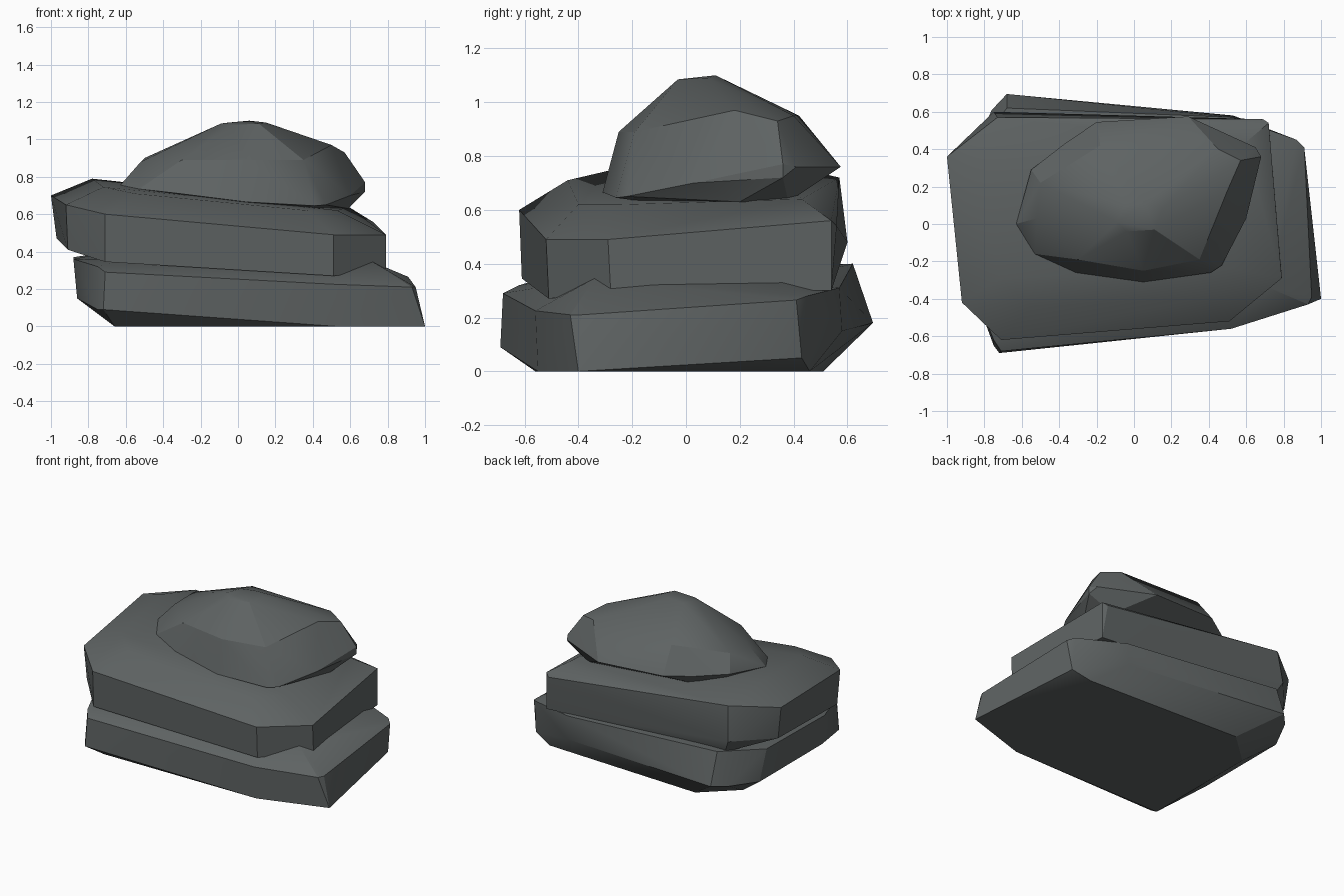
import bpy, bmesh, math

stone = bpy.data.materials.new("dark grey stone")
stone.diffuse_color = (0.112, 0.124, 0.124, 1)


def rock(name, *rings):
    """Chiselled boulder: the convex skin stretched over a few rough rings."""
    bm = bmesh.new()
    for ring in rings:
        for p in ring:
            bm.verts.new(p)
    res = bmesh.ops.convex_hull(bm, input=bm.verts[:])
    loose = [v for v in bm.verts if not v.link_faces]
    bmesh.ops.delete(bm, geom=loose, context='VERTS')
    # merge almost flat triangles into broad facets
    bmesh.ops.dissolve_limit(bm, angle_limit=math.radians(3),
                             verts=bm.verts[:], edges=bm.edges[:])
    bmesh.ops.recalc_face_normals(bm, faces=bm.faces[:])
    me = bpy.data.meshes.new(name)
    bm.to_mesh(me)
    bm.free()
    me.materials.append(stone)
    ob = bpy.data.objects.new(name, me)
    bpy.context.collection.objects.link(ob)
    bpy.ops.object.select_all(action='DESELECT')
    ob.select_set(True)
    bpy.context.view_layer.objects.active = ob
    bpy.ops.object.shade_smooth_by_angle(angle=math.radians(24))
    return ob


# bottom slab: foot, waist, shoulder, top
rock("bottom_slab",
     [(1, -.40, 0), (.53, -.55, 0), (-.66, -.56, 0), (-.66, .30, 0),
      (-.43, .51, 0), (.75, .46, 0)],
     [(-.75, -.65, .09), (-.72, -.69, .09), (-.86, -.3, .15), (-.86, .4, .15),
      (-.76, .61, .17), (-.68, .695, .18), (.53, .58, .15), (.88, .43, .05)],
     [(-.71, -.68, .29), (-.75, -.62, .32), (.52, -.56, .225), (.93, -.43, .21),
      (.95, -.39, .21), (.91, .41, .265), (.87, .45, .28), (.53, .57, .31)],
     [(-.88, -.3, .36), (-.88, .35, .37), (-.68, .62, .40), (-.6, -.5, .355),
      (.72, -.34, .345), (.72, .35, .335)])

# middle slab: underside, shoulder, top
rock("middle_slab",
     [(-.97, .35, .47), (-.91, -.40, .41), (-.71, -.61, .345), (.51, -.51, .27),
      (.79, -.28, .30), (.72, .54, .30), (-.70, .56, .38)],
     [(-1, .36, .70), (-.92, -.42, .65), (-.71, -.62, .60), (.51, -.52, .49),
      (.79, -.29, .49), (.72, .54, .56), (.69, .56, .54), (-.75, .60, .48),
      (-.73, .57, .72)],
     [(-.78, .27, .79), (-.72, -.29, .745), (-.55, -.44, .71), (.37, -.40, .62),
      (.53, -.24, .62), (.59, .43, .64)])

# top boulder: underside, rim, shoulder, crown
rock("top_boulder",
     [(.59, .20, .63), (.50, .38, .63), (.40, -.15, .63), (-.40, .30, .66)],
     [(-.63, 0, .755), (-.53, -.16, .735), (-.31, -.26, .71), (.05, -.31, .665),
      (.41, -.26, .645), (.47, -.22, .65), (.60, .03, .70), (.68, .36, .72),
      (.68, .36, .77), (.65, .41, .76), (.29, .575, .76), (-.20, .545, .78),
      (-.37, .43, .78), (-.55, .29, .79)],
     [(-.50, .22, .90), (-.52, .03, .88), (-.30, -.19, .89), (.05, -.25, .89),
      (.35, -.19, .89), (.50, .18, .97), (.57, .34, .93), (.45, .40, .95),
      (-.18, .42, .95)],
     [(-.09, .01, 1.085), (-.05, .10, 1.09), (.06, .11, 1.10), (.15, .08, 1.09),
      (.11, -.03, 1.085), (-.04, -.04, 1.075)])
